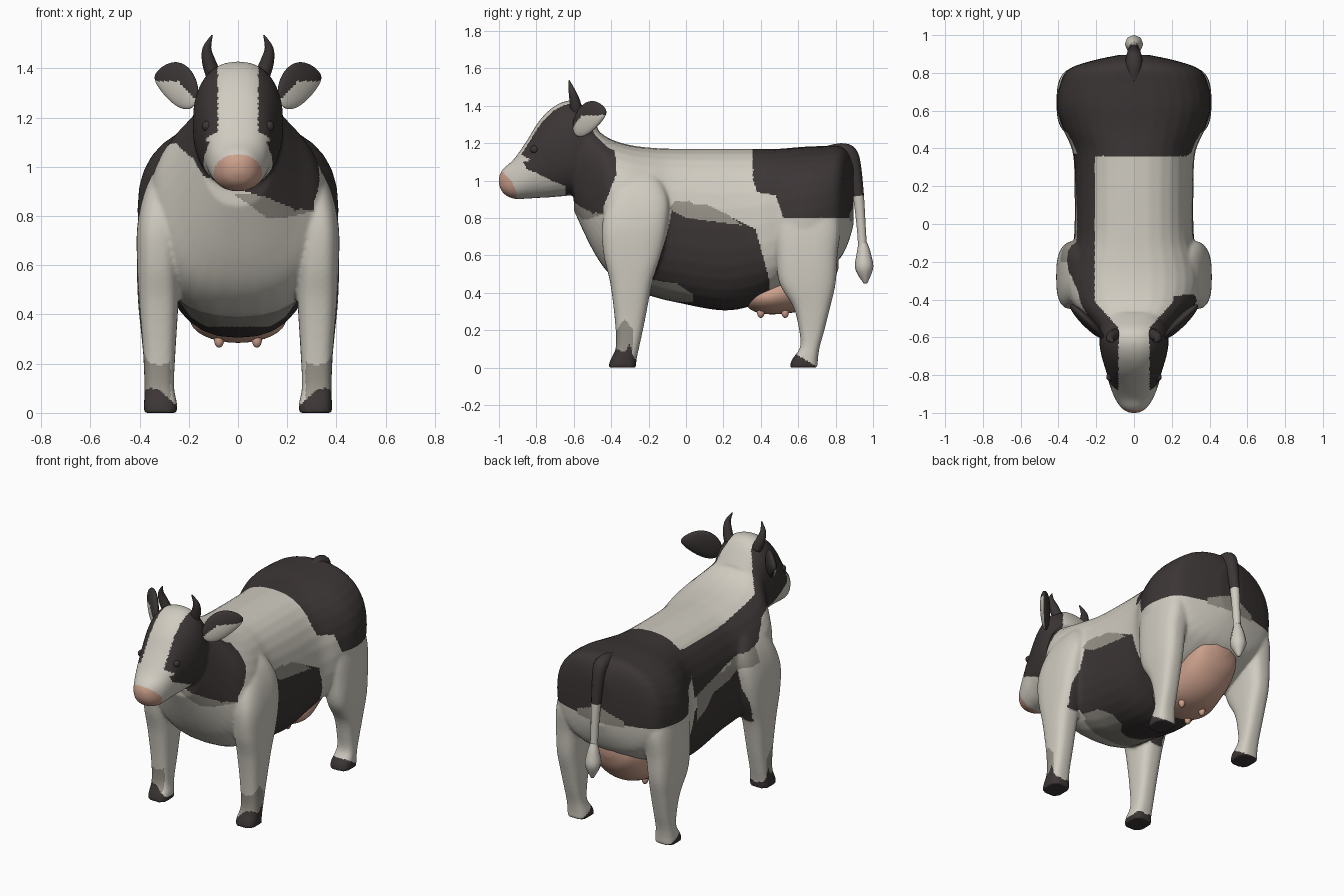
import bpy, bmesh, math
from mathutils import Vector

cube = bpy.data.objects.get("Cube")
if cube:
    bpy.data.objects.remove(cube, do_unlink=True)


def material(name, rgb):
    m = bpy.data.materials.new(name)
    m.use_nodes = True
    m.diffuse_color = (*rgb, 1)
    m.node_tree.nodes["Principled BSDF"].inputs["Base Color"].default_value = (*rgb, 1)
    return m


MATS = [material("cream hide", (0.63, 0.60, 0.53)),
        material("dark hide", (0.045, 0.037, 0.036)),
        material("taupe hide", (0.31, 0.29, 0.25)),
        material("pink skin", (0.60, 0.35, 0.26))]
CREAM, DARK, TAUPE, PINK = range(4)


def catmull(rows, steps=6):
    """Smooth interpolation through rows of any width."""
    v = [Vector(r) for r in rows]
    v = [v[0]] + v + [v[-1]]
    out = []
    for a, b, c, d in zip(v, v[1:], v[2:], v[3:]):
        for i in range(steps):
            t = i / steps
            out.append(b + (c - a) * (t / 2) + (a * 2 - b * 5 + c * 4 - d) * (t * t / 2)
                       + (b * 3 - a - c * 3 + d) * (t ** 3 / 2))
    return out + [v[-1]]


def loft(bm, rings, sides=32, power=2.0):
    """Skin rings given as (centre, axis1, axis2) with superellipse outlines."""
    loops = []
    for c, a, b in rings:
        loop = []
        for i in range(sides):
            w = math.tau * i / sides
            co, si = math.cos(w), math.sin(w)
            u = math.copysign(abs(co) ** (2 / power), co)
            k = math.copysign(abs(si) ** (2 / power), si)
            loop.append(bm.verts.new(c + a * u + b * k))
        loops.append(loop)
    for p, q in zip(loops, loops[1:]):
        for i in range(sides):
            j = (i + 1) % sides
            bm.faces.new((p[i], p[j], q[j], q[i]))
    bm.faces.new(loops[0])
    bm.faces.new(loops[-1])


def loft_y(bm, rows, power=2.0):
    """Rows: y, bottom z, top z, half width."""
    loft(bm, [(Vector((0, y, (lo + hi) / 2)), Vector((w, 0, 0)), Vector((0, 0, (hi - lo) / 2)))
              for y, lo, hi, w in catmull(rows)], power=power)


def loft_leg(bm, rows, side):
    """Rows: z, centre x, front y, back y, half width."""
    loft(bm, [(Vector((side * x, (f + k) / 2, z)), Vector((w, 0, 0)), Vector((0, (k - f) / 2, 0)))
              for z, x, f, k, w in catmull(rows)], power=2.8)


def finish(bm, name, rule):
    """Turn a bmesh into a smooth object and colour its faces by a rule."""
    bmesh.ops.recalc_face_normals(bm, faces=bm.faces)
    me = bpy.data.meshes.new(name)
    bm.to_mesh(me)
    bm.free()
    ob = bpy.data.objects.new(name, me)
    bpy.context.collection.objects.link(ob)
    paint(me, rule)
    return ob


def paint(me, rule):
    me.materials.clear()
    for m in MATS:
        me.materials.append(m)
    for p in me.polygons:
        p.use_smooth = True
        p.material_index = rule(p.center) if callable(rule) else rule


def tube(name, pts, rule, sides=12):
    """Tapered tube through (x, y, z, radius) points."""
    path = catmull(pts)
    rings = []
    for i, p in enumerate(path):
        d = (path[min(i + 1, len(path) - 1)] - path[max(i - 1, 0)]).to_3d().normalized()
        a = (Vector((1, 0, 0)) - d * d.x).normalized()
        rings.append((p.to_3d(), a * p[3], d.cross(a) * p[3]))
    bm = bmesh.new()
    loft(bm, rings, sides)
    return finish(bm, name, rule)


def ball(name, centre, radii, rule):
    bm = bmesh.new()
    bmesh.ops.create_uvsphere(bm, u_segments=16, v_segments=10, radius=1)
    for v in bm.verts:
        v.co = Vector(centre) + Vector(c * r for c, r in zip(v.co, radii))
    return finish(bm, name, rule)


# Torso, head and legs share one skin
TORSO = [(-.60, .84, 1.36, .15), (-.50, .63, 1.29, .245), (-.41, .50, 1.225, .335),
         (-.30, .42, 1.19, .365), (-.18, .38, 1.175, .345), (-.06, .35, 1.17, .317),
         (.2, .305, 1.17, .315),
         (.38, .34, 1.17, .325), (.5, .41, 1.17, .375), (.62, .46, 1.18, .408),
         (.74, .52, 1.185, .392), (.82, .58, 1.185, .345), (.865, .66, 1.15, .22), (.895, .76, 1.08, .08)]
HEAD = [(-1, .975, 1.025, .025), (-.975, .93, 1.065, .066), (-.92, .902, 1.115, .103),
        (-.85, .903, 1.215, .13), (-.78, .907, 1.325, .148), (-.70, .912, 1.40, .172),
        (-.62, .92, 1.428, .184), (-.55, .93, 1.40, .175), (-.47, .98, 1.28, .15)]
FRONT_LEG = [(0, .315, -.415, -.265, .069), (.04, .315, -.405, -.265, .067), (.11, .32, -.375, -.25, .06),
             (.25, .32, -.38, -.22, .066), (.45, .322, -.405, -.18, .08), (.6, .324, -.44, -.13, .086),
             (.75, .322, -.45, -.10, .088), (.88, .300, -.42, -.09, .086), (.98, .262, -.37, -.12, .08),
             (1.05, .225, -.31, -.17, .055)]
HIND_LEG = [(0, .315, .555, .705, .069), (.04, .315, .565, .705, .067), (.11, .32, .61, .715, .058),
            (.2, .322, .605, .74, .06), (.32, .325, .575, .77, .068), (.45, .328, .50, .80, .078),
            (.6, .322, .48, .81, .088), (.76, .30, .47, .825, .1), (.92, .27, .5, .79, .1)]
bm = bmesh.new()
loft_y(bm, TORSO, 2.4)
loft_y(bm, HEAD, 2.3)
for s in (1, -1):
    loft_leg(bm, FRONT_LEG, s)
    loft_leg(bm, HIND_LEG, s)
body = finish(bm, "body", CREAM)
remesh = body.modifiers.new("skin", 'REMESH')
remesh.mode = 'VOXEL'
remesh.voxel_size = 0.0082
soften = body.modifiers.new("soften", 'SMOOTH')
soften.iterations = 12
skin = bpy.data.meshes.new_from_object(body.evaluated_get(bpy.context.evaluated_depsgraph_get()))
body.modifiers.clear()
body.data = skin
skin.name = "body"

# Hide markings as outlines in (y, z)
RUMP = [(.36, 1.3), (.36, 1.0), (.38, .94), (.48, .92), (.52, .8), (1, .8), (1, 1.3)]
FACE = [(-.90, 1.15), (-.83, 1.11), (-.87, 1.1), (-.85, 1.06), (-.8, 1.04), (-.7, .99), (-.6, .955)]
NECK = FACE + [(-.5, .82), (-.44, .86), (-.37, 1.04), (-.38, 1.15), (-.42, 1.24), (-.55, 1.5), (-.8, 1.5)]
BAND = FACE + [(-.57, 1.03), (-.47, 1.1), (-.35, 1.07), (-.25, .97), (-.1, .93), (.1, .88), (.37, .82),
               (.37, 1.2), (-.42, 1.25), (-.55, 1.5), (-.8, 1.5)]
FLANK = [(-.07, .87), (-.1, .72), (-.17, .5), (-.22, .38), (-.25, .2), (.4, .2), (.45, .45), (.41, .6),
         (.37, .74), (.25, .8), (.1, .83), (0, .82)]
TAUPE_EDGE = [(-.09, .85), (-.06, .89), (.02, .89), (.04, .87), (.12, .87), (.22, .82), (.3, .76), (0, .8)]
TAUPE_BELLY = [(-.22, .39), (-.19, .47), (-.05, .45), (.04, .39), (.04, .35), (-.1, .35)]
TAUPE_SHOULDER = [(-.2, .98), (-.2, .86), (-.06, .84), (0, .95)]
TAUPE_FLANK = [(.05, .9), (.34, .84), (.34, .66), (.25, .7), (.15, .8)]
FORELEG = [(-.5, .2), (-.12, .2), (-.18, .48), (-.1, .72), (-.08, 1), (-.5, 1)]
HOOF = [(-.5, -.1), (-.5, .06), (-.37, .1), (-.33, .08), (-.3, .13), (-.28, .05), (-.2, .0), (-.2, -.1)]
SOCK = [(-.5, .1), (-.37, .2), (-.33, .26), (-.28, .2), (-.29, .05), (-.4, .05)]
# Chest markings as outlines in (x, z)
CHEST_DARK = [(.03, .9), (.12, .875), (.2, .84), (.31, .82), (.31, .93), (.24, 1.1), (.1, 1.02)]
CHEST_TAUPE = [(-.02, .89), (.04, .85), (.12, .79), (.2, .795), (.31, .82), (.2, .9)]


def inside(poly, u, v):
    hit = False
    for (a, b), (c, d) in zip(poly, poly[1:] + poly[:1]):
        if (b > v) != (d > v) and u < (c - a) * (v - b) / (d - b) + a:
            hit = not hit
    return hit


def hide(p):
    x, y, z = abs(p.x), p.y, p.z
    left = p.x > 0
    if y < -.9 and (x / .098) ** 2 + ((z - .975) / .075) ** 2 < 1:
        return PINK
    if z < .28 and x > .2:
        if y > .3:
            return DARK if z < .07 - .6 * (y - .59) else CREAM
        if inside(HOOF, y, z) and z < .035 + .9 * (x - .255):
            return DARK
        return TAUPE if x > .275 and inside(SOCK, y, z) else CREAM
    if y > .75 and x < .17 and .78 < z < .89 - .4 * x:
        return TAUPE
    if inside(RUMP, y, z):
        return DARK
    blaze = .082 + min(max((y + .55) * .9, 0), .125)
    if (z < 1 or x > blaze) and inside(NECK if left else BAND, y, z):
        return DARK
    if -.64 < y < -.4:
        if inside(CHEST_DARK, p.x, z):
            return DARK
        if inside(CHEST_TAUPE, p.x, z):
            return TAUPE
    if not left and (inside(TAUPE_SHOULDER, y, z) or inside(TAUPE_FLANK, y, z)):
        return TAUPE
    if x > .22 and inside(FORELEG, y, z):
        return CREAM
    if inside(TAUPE_BELLY, y, z) or inside(TAUPE_EDGE, y, z):
        return TAUPE
    return DARK if inside(FLANK, y, z) else CREAM


paint(skin, hide)

# Udder and teats
bm = bmesh.new()
loft_y(bm, [(.322, .335, .40, .07), (.345, .31, .435, .135), (.40, .29, .465, .185), (.48, .285, .49, .195),
            (.6, .30, .56, .175), (.7, .35, .63, .165), (.78, .44, .65, .13), (.815, .53, .62, .05)])
finish(bm, "udder", PINK)
for s in (1, -1):
    for row, y in (("front", .40), ("back", .53)):
        ball(f"{row}_teat", (s * .077, y, .295), (.02, .02, .03), PINK)

# Ears, horns and eyes
U, V, W = Vector((.68, .68, .2)).normalized(), Vector((.7, -.7, 0)), Vector((.06, .16, 1))
for s, label in ((1, "left"), (-1, "right")):
    bm = bmesh.new()
    bmesh.ops.create_uvsphere(bm, u_segments=48, v_segments=40, radius=1)
    inner = [f.calc_center_median() for f in bm.faces]
    inner = [c.y > 0 and c.z < .14 - .28 * c.x - 1.2 * max(0, -.3 - c.x) for c in inner]
    for v in bm.verts:
        u, t, w = v.co
        # leaf shape, broad near the head and narrow at the tip
        q = Vector((.25, -.515, 1.335)) + U * u * .125 + V * t * .028 + W * w * .09 * (1 - .3 * u - .1 * u * u)
        v.co = (s * q.x, q.y, q.z)
    ear = finish(bm, label + "_ear", DARK)
    for f, light in zip(ear.data.polygons, inner):
        f.material_index = CREAM if light else DARK
    tube(label + "_horn", [(s * .098, -.585, 1.37, .032), (s * .118, -.595, 1.425, .028),
                           (s * .126, -.61, 1.48, .018), (s * .105, -.625, 1.535, .003)], DARK)
    ball(label + "_eye", (s * .125, -.81, 1.165), (.022, .022, .022), DARK)

# Tail with its tuft
tube("tail", [(0, .76, 1.15, .036), (0, .84, 1.155, .044), (0, .885, 1.12, .042), (0, .918, .95, .031),
              (0, .937, .75, .024), (0, .945, .62, .024)], lambda p: DARK if p.z > .93 else CREAM)
tube("tail_tuft", [(0, .945, .67, .022), (0, .95, .61, .038), (0, .953, .53, .048), (0, .96, .45, .01)],
     CREAM, 8)
